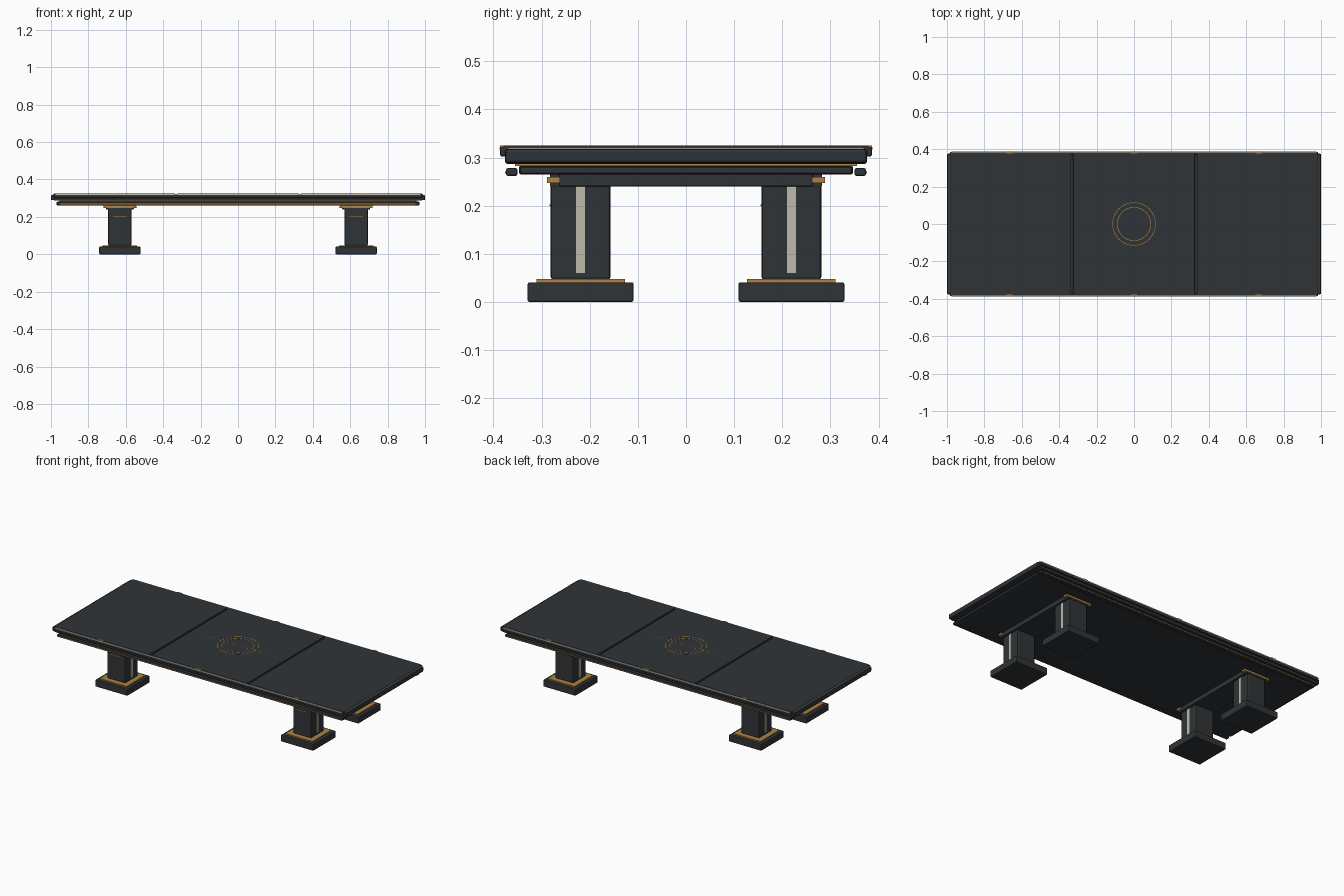
import bpy, bmesh, math

if "Cube" in bpy.data.objects:
    bpy.data.objects.remove(bpy.data.objects["Cube"])


def material(name, rgb):
    m = bpy.data.materials.new(name)
    m.diffuse_color = (*rgb, 1)
    m.use_nodes = True
    m.node_tree.nodes["Principled BSDF"].inputs["Base Color"].default_value = m.diffuse_color
    return m


DARK = material("dark_stone", (0.03, 0.034, 0.038))
GOLD = material("gold_trim", (0.42, 0.23, 0.06))
PALE = material("pale_inlay", (0.52, 0.49, 0.41))


def finish(name, bm, mat):
    me = bpy.data.meshes.new(name)
    bm.to_mesh(me)
    bm.free()
    ob = bpy.data.objects.new(name, me)
    bpy.context.collection.objects.link(ob)
    me.materials.append(mat)
    return ob


def box(name, x, y, z, mat, bevel=0.0):
    """Box from (min, max) ranges, with optional rounded edges."""
    bm = bmesh.new()
    bmesh.ops.create_cube(bm, size=1)
    for v in bm.verts:
        v.co = [r[0] if c < 0 else r[1] for c, r in zip(v.co, (x, y, z))]
    if bevel:
        bmesh.ops.bevel(bm, geom=bm.edges[:], offset=bevel, segments=2,
                        profile=0.5, affect='EDGES')
    return finish(name, bm, mat)


def around(c, half):
    return (c - half, c + half)


def ring(name, radius, width, z0, z1):
    """Flat ring with a rectangular section."""
    bm = bmesh.new()
    n = 48
    rows = []
    for i in range(n):
        a = 2 * math.pi * i / n
        rows.append([bm.verts.new((r * math.cos(a), r * math.sin(a), z))
                     for r, z in ((radius, z0), (radius + width, z0),
                                  (radius + width, z1), (radius, z1))])
    for i in range(n):
        a, b = rows[i], rows[(i + 1) % n]
        for k in range(4):
            bm.faces.new((a[k], b[k], b[(k + 1) % 4], a[(k + 1) % 4]))
    bmesh.ops.recalc_face_normals(bm, faces=bm.faces[:])
    finish(name, bm, GOLD)


# Table top: apron, gold reveal, deck and three panels
box("apron", (-0.95, 0.95), (-0.347, 0.347), (0.265, 0.283), DARK, 0.004)
box("gold_reveal", (-0.955, 0.955), (-0.355, 0.355), (0.282, 0.288), GOLD)
box("deck", (-0.985, 0.985), (-0.376, 0.376), (0.287, 0.315), DARK, 0.005)
for i, x in enumerate((-0.661, 0, 0.661)):
    half = 0.325
    box(f"top_panel_{i}", around(x, half), (-0.38, 0.38), (0.303, 0.325), DARK, 0.004)

# Edge mouldings, pale lines, clips and lower rails on the long sides
for s, side in ((-1, "front"), (1, "back")):
    def yr(a, b):
        return tuple(sorted((s * a, s * b)))
    box(f"{side}_moulding", (-0.985, 0.985), yr(0.372, 0.386), (0.302, 0.322), DARK, 0.004)
    box(f"{side}_pale_line", (-0.975, 0.975), yr(0.376, 0.387), (0.316, 0.322), PALE, 0.001)
    box(f"{side}_rail", (-0.97, 0.97), yr(0.350, 0.374), (0.262, 0.278), DARK, 0.004)
    box(f"{side}_rail_line", (-0.95, 0.95), yr(0.371, 0.376), (0.267, 0.271), GOLD)
    for i, x in enumerate((-0.665, 0, 0.665)):
        box(f"{side}_clip_{i}", around(x, 0.016), yr(0.377, 0.3865), (0.318, 0.3255), GOLD)

# End mouldings and end rails
for s, side in ((-1, "left"), (1, "right")):
    def xr(a, b):
        return tuple(sorted((s * a, s * b)))
    box(f"{side}_end_moulding", xr(0.978, 1.0), (-0.376, 0.376), (0.289, 0.318), DARK, 0.006)
    box(f"{side}_end_pale_line", xr(0.98, 0.99), (-0.37, 0.37), (0.316, 0.321), PALE)
    box(f"{side}_end_rail", xr(0.945, 0.97), (-0.345, 0.345), (0.266, 0.281), DARK, 0.004)

# Inlaid rings and line on the centre panel
ring("outer_inlay_ring", 0.113, 0.003, 0.3235, 0.3255)
ring("inner_inlay_ring", 0.088, 0.003, 0.3235, 0.3255)
box("inlay_line", (-0.21, 0.21), (-0.001, 0.001), (0.3235, 0.3253), GOLD)

# Leg pairs with cross beam, gold caps, feet and inlays
for sx in (-1, 1):
    x = sx * 0.632
    box("cross_beam", around(x, 0.075), (-0.264, 0.264), (0.24, 0.268), DARK, 0.003)
    for sy in (-1, 1):
        y = sy * 0.219
        box("beam_cap", around(x, 0.088), around(sy * 0.275, 0.0135), (0.247, 0.26), GOLD, 0.001)
        box("beam_end", around(x, 0.07), around(sy * 0.268, 0.014), (0.24, 0.267), DARK)
        box("leg", around(x, 0.062), around(y, 0.062), (0.046, 0.245), DARK, 0.006)
        box("foot", around(x, 0.11), around(y, 0.11), (0, 0.041), DARK, 0.004)
        box("foot_plate", around(x, 0.092), around(y, 0.092), (0.04, 0.048), GOLD)
        for side in (-1, 1):
            box("leg_inlay", around(x + side * 0.061, 0.0025), around(y, 0.009),
                (0.06, 0.24), PALE)
        box("leg_gold_line", around(x, 0.036), around(y - 0.0625, 0.002),
            (0.199, 0.203), GOLD)
